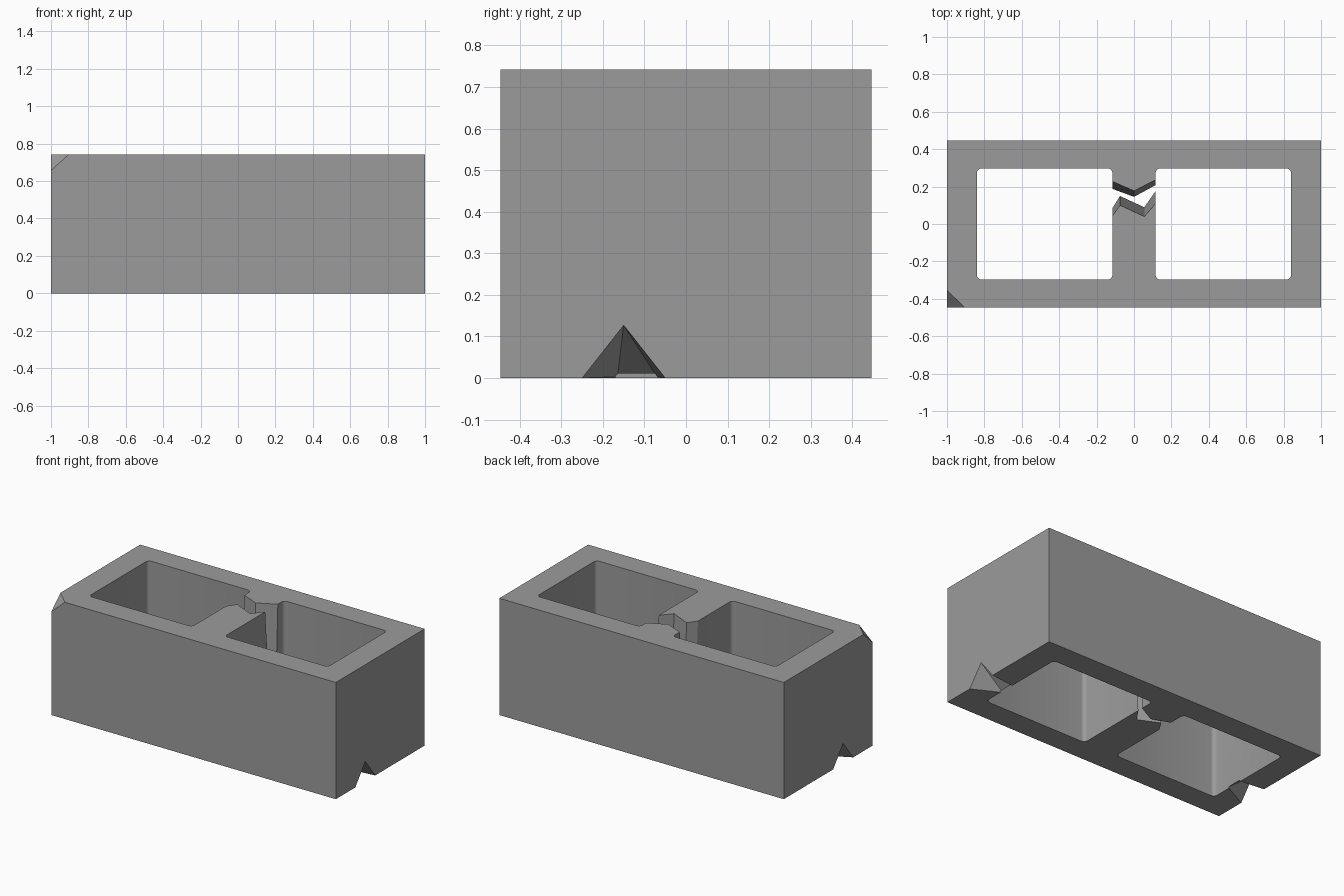
import bpy, bmesh, math
from mathutils import Vector

cube = bpy.data.objects.get("Cube")
if cube:
    bpy.data.objects.remove(cube, do_unlink=True)

W, D, H = 1.0, 0.446, 0.742      # half width, half depth, height
WEB, END, SIDE = 0.115, 0.84, 0.297  # cavity limits
R = 0.025

concrete = bpy.data.materials.new("grey concrete")
concrete.use_nodes = True
colour = (0.33, 0.33, 0.33, 1)
concrete.diffuse_color = colour
bsdf = concrete.node_tree.nodes["Principled BSDF"]
bsdf.inputs["Base Color"].default_value = colour
bsdf.inputs["Roughness"].default_value = 0.9


def finish(name, bm):
    bmesh.ops.recalc_face_normals(bm, faces=bm.faces)
    mesh = bpy.data.meshes.new(name)
    bm.to_mesh(mesh)
    bm.free()
    obj = bpy.data.objects.new(name, mesh)
    bpy.context.collection.objects.link(obj)
    mesh.materials.append(concrete)
    return obj


def loft(name, bottom, top, z0, z1):
    """Closed solid between two matching outlines."""
    bm = bmesh.new()
    lo = [bm.verts.new((x, y, z0)) for x, y in bottom]
    hi = [bm.verts.new((x, y, z1)) for x, y in top]
    bm.faces.new(lo)
    bm.faces.new(hi)
    for i in range(len(lo)):
        j = (i + 1) % len(lo)
        bm.faces.new((lo[i], lo[j], hi[j], hi[i]))
    return finish(name, bm)


def hull(name, points):
    bm = bmesh.new()
    for p in points:
        bm.verts.new(p)
    bmesh.ops.convex_hull(bm, input=bm.verts)
    return finish(name, bm)


def rounded_rect(x0, x1, y0, y1, r, steps=4):
    corners = [(x1 - r, y1 - r), (x0 + r, y1 - r), (x0 + r, y0 + r), (x1 - r, y0 + r)]
    out = []
    for k, (cx, cy) in enumerate(corners):
        for s in range(steps + 1):
            a = math.pi / 2 * (k + s / steps)
            out.append((cx + r * math.cos(a), cy + r * math.sin(a)))
    return out


# Solid block
outline = [(-W, -D), (W, -D), (W, D), (-W, D)]
block = loft("concrete_block", outline, outline, 0, H)
cutters = []

for s in (-1, 1):
    # Rounded cavity
    x0, x1 = sorted((s * WEB, s * END))
    ring = rounded_rect(x0, x1, -SIDE, SIDE, R)
    cutters.append(loft("cavity_cutter", ring, ring, -0.1, H + 0.1))
    # Tapering notch under the end wall
    pts = [(s * x, y, z) for x in (W, W + 0.05)
           for y, z in ((-0.25, 0), (-0.05, 0), (-0.15, 0.127), (-0.25, -0.05), (-0.05, -0.05))]
    pts += [(s * 0.83, y, z) for y in (-0.165, -0.07) for z in (-0.05, 0.003)]
    cutters.append(hull("notch_cutter", pts))

# Jagged break through the middle web
E = WEB + 0.01
front_x, back_x = (-E, -0.075, 0.055, E), (E, 0, -E)


def break_ring(front_y, back_y):
    return list(zip(front_x, front_y)) + list(zip(back_x, back_y))


cutters.append(loft("break_cutter",
                    break_ring((0.07, 0.15, 0.09, 0.19), (0.213, 0.145, 0.191)),
                    break_ring((0.03, 0.10, 0.04, 0.12), (0.241, 0.177, 0.232)),
                    -0.005, H + 0.005))

# Chipped top corner: plane through three edge points, extended outward
chip = [Vector((-W, -D, H - 0.085)), Vector((-W + 0.095, -D, H)), Vector((-W, -D + 0.092, H))]
mid = sum(chip, Vector()) / 3
wide = [mid + (p - mid) * 2.5 for p in chip]
cutters.append(hull("chip_cutter", wide + [p + Vector((-0.3, -0.3, 0.3)) for p in wide]))

# Cut everything away, then drop the cutters
for c in cutters:
    c.hide_render = True
    mod = block.modifiers.new(c.name, "BOOLEAN")
    mod.operation = "DIFFERENCE"
    mod.solver = "EXACT"
    mod.object = c
bpy.context.view_layer.update()
result = bpy.data.meshes.new_from_object(block.evaluated_get(bpy.context.evaluated_depsgraph_get()))
block.modifiers.clear()
block.data = result
result.materials.clear()
result.materials.append(concrete)
for c in cutters:
    bpy.data.objects.remove(c, do_unlink=True)

# Smooth only the rounded cavity corners
bpy.ops.object.select_all(action="DESELECT")
block.select_set(True)
bpy.context.view_layer.objects.active = block
bpy.ops.object.shade_smooth_by_angle(angle=math.radians(30))
